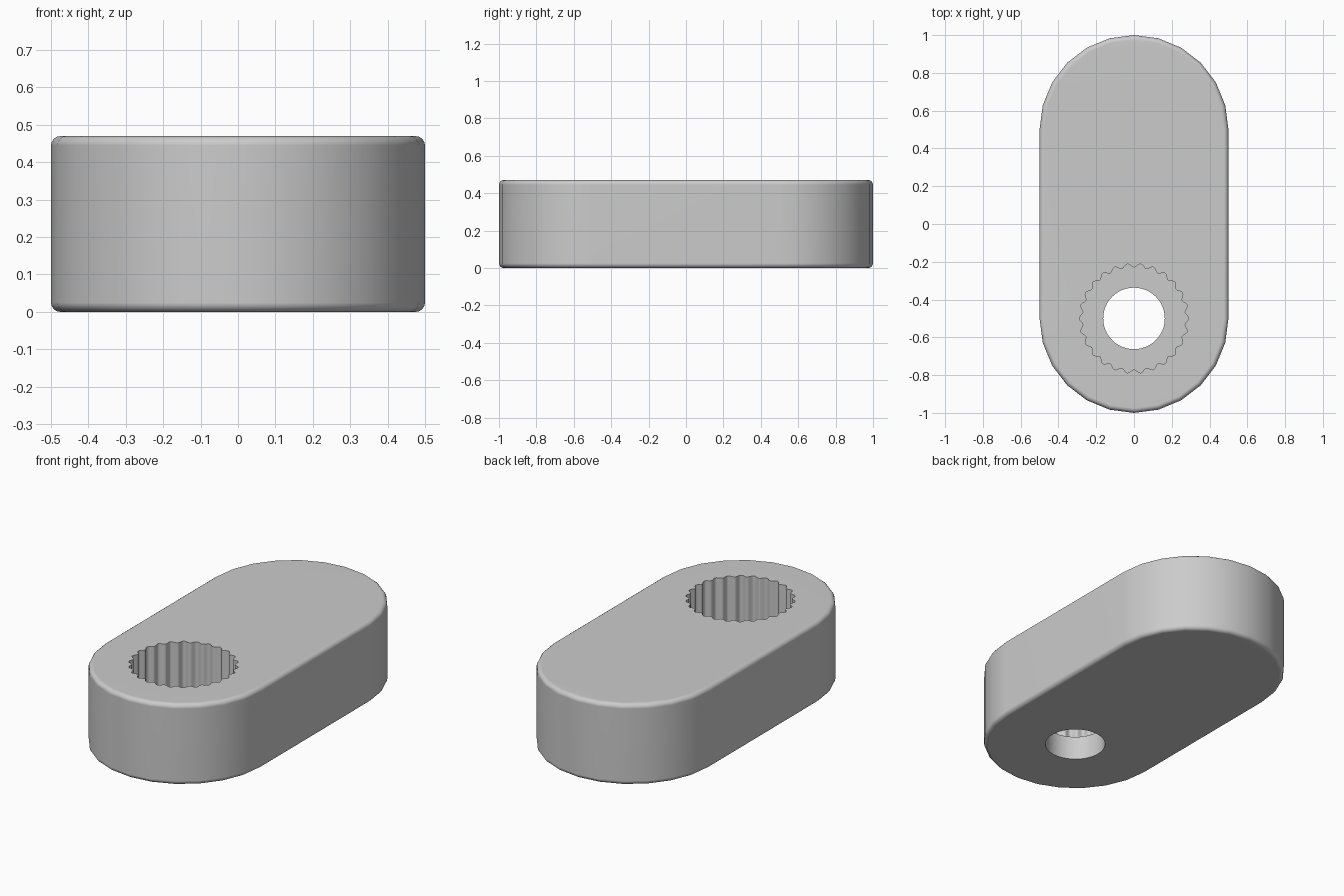
import bpy, bmesh
from math import sin, cos, pi, radians

cube = bpy.data.objects.get("Cube")
if cube:
    bpy.data.objects.remove(cube, do_unlink=True)

HEIGHT = 0.47
RADIUS = 0.5
BEVEL = 0.025
FLOOR = 0.14
HOLE_Y = -0.5
TEETH = 26


def stadium(inset):
    """Straight-sided outline with two faceted round ends."""
    r = RADIUS - inset
    pts = []
    for start, cy in ((0, 0.5), (pi, -0.5)):
        for i in range(13):
            a = start + pi * i / 12
            pts.append((r * cos(a), cy + r * sin(a)))
    return pts


def round_loop(count, radius):
    """Closed loop around the shaft axis; radius is a function of angle."""
    angles = [2 * pi * i / count for i in range(count)]
    return [(radius(a) * cos(a), HOLE_Y + radius(a) * sin(a)) for a in angles]


def ring(bm, pts, z):
    return [bm.verts.new((x, y, z)) for x, y in pts]


def skin(bm, rings):
    """Join neighbouring rings with quads."""
    for low, high in zip(rings, rings[1:]):
        n = len(low)
        for i in range(n):
            j = (i + 1) % n
            bm.faces.new((low[i], low[j], high[j], high[i]))


def cap(bm, outer, inner):
    """Flat face between an outer loop and a hole."""
    edges = [bm.edges.get((loop[i - 1], loop[i]))
             for loop in (outer, inner) for i in range(len(loop))]
    bmesh.ops.triangle_fill(bm, edges=edges, use_beauty=True)


bm = bmesh.new()

# Outer wall with rounded top and bottom edges
steps = [pi / 2 * i / 4 for i in range(5)]
profile = [(BEVEL * (1 - sin(a)), BEVEL * (1 - cos(a))) for a in steps]
profile += [(inset, HEIGHT - z) for inset, z in reversed(profile)]
outer = [ring(bm, stadium(inset), z) for inset, z in profile]
skin(bm, outer)

# Round screw hole through the base
hole_pts = round_loop(48, lambda a: 0.163)
hole = [ring(bm, hole_pts, z) for z in (0, FLOOR)]
skin(bm, hole)

# Toothed socket open at the top
socket_pts = round_loop(TEETH * 10, lambda a: 0.28 + 0.01 * cos(TEETH * a))
socket = [ring(bm, socket_pts, z) for z in (FLOOR, HEIGHT)]
skin(bm, socket)

# Underside, socket floor and top
cap(bm, outer[0], hole[0])
cap(bm, socket[0], hole[1])
cap(bm, outer[-1], socket[1])
bmesh.ops.recalc_face_normals(bm, faces=bm.faces)

mesh = bpy.data.meshes.new("servo_arm")
bm.to_mesh(mesh)
bm.free()
arm = bpy.data.objects.new("servo_arm", mesh)
bpy.context.collection.objects.link(arm)

# Grey plastic
grey = bpy.data.materials.new("grey")
grey.use_nodes = True
colour = (0.6, 0.6, 0.6, 1)
grey.diffuse_color = colour
grey.node_tree.nodes["Principled BSDF"].inputs["Base Color"].default_value = colour
mesh.materials.append(grey)

# Soft walls, flat caps
bpy.ops.object.select_all(action="DESELECT")
arm.select_set(True)
bpy.context.view_layer.objects.active = arm
bpy.ops.object.shade_smooth_by_angle(angle=radians(40))
weighted = arm.modifiers.new("flat_caps", "WEIGHTED_NORMAL")
weighted.keep_sharp = True
